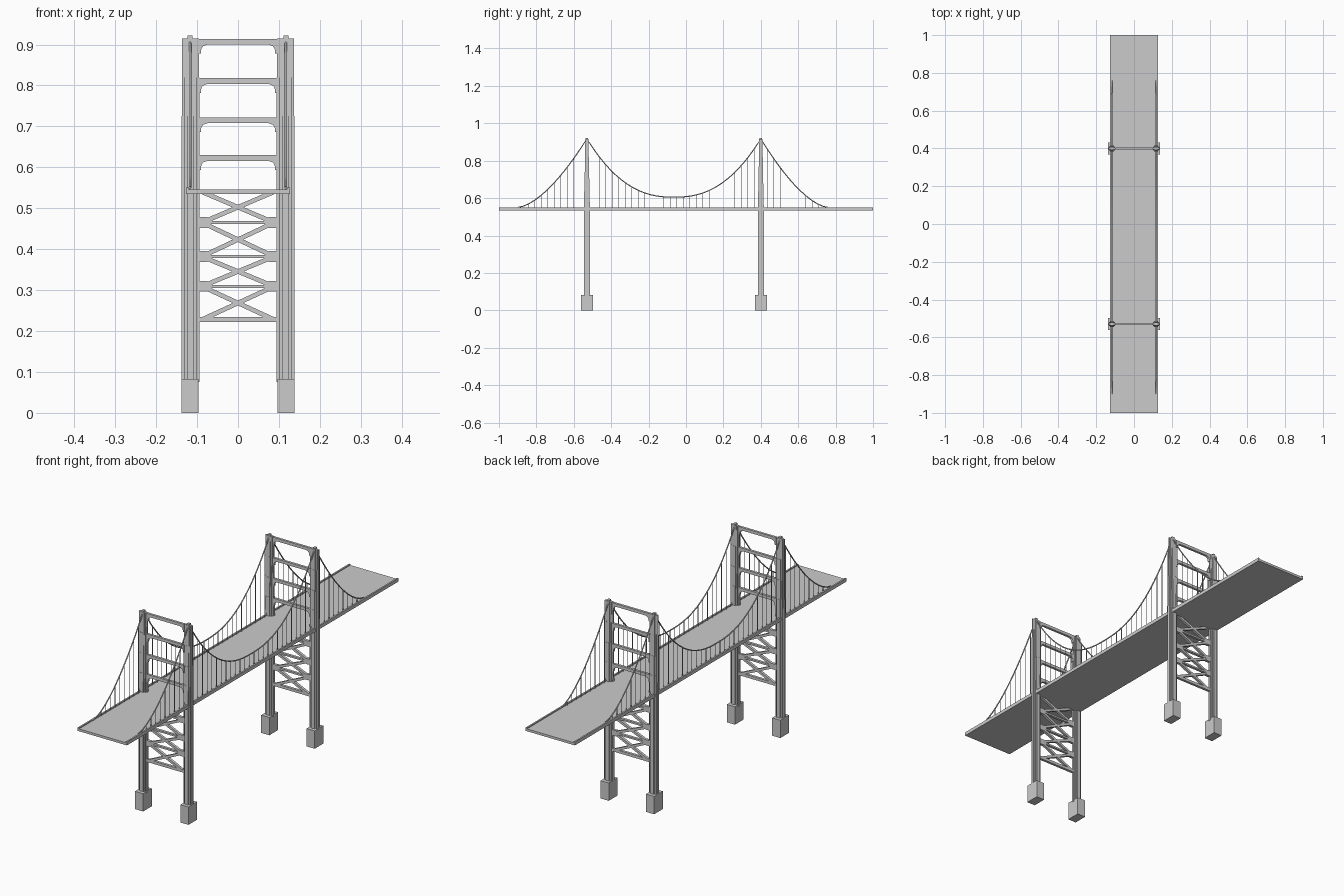
import bpy, bmesh, math
from mathutils import Vector

if "Cube" in bpy.data.objects:
    bpy.data.objects.remove(bpy.data.objects["Cube"])

TOWERS = (-0.53, 0.40)
LEG_X, CABLE_X, DECK_Z = 0.116, 0.117, 0.546


def finish(bm, name):
    bmesh.ops.recalc_face_normals(bm, faces=bm.faces)
    mesh = bpy.data.meshes.new(name)
    bm.to_mesh(mesh)
    bm.free()
    ob = bpy.data.objects.new(name, mesh)
    bpy.context.collection.objects.link(ob)
    return ob


def box(bm, x0, x1, y0, y1, z0, z1):
    verts = bmesh.ops.create_cube(bm, size=1)["verts"]
    for v in verts:
        v.co = Vector(((x0 + x1) / 2 + v.co.x * (x1 - x0),
                       (y0 + y1) / 2 + v.co.y * (y1 - y0),
                       (z0 + z1) / 2 + v.co.z * (z1 - z0)))


def plate(bm, points, y, depth):
    """Extrude an x-z outline along y, centred on y."""
    face = bm.faces.new([bm.verts.new((px, y - depth / 2, pz)) for px, pz in points])
    new = bmesh.ops.extrude_face_region(bm, geom=[face])["geom"]
    for v in new:
        if isinstance(v, bmesh.types.BMVert):
            v.co.y += depth


def loft(bm, cx, cy, sections):
    """Stack stepped cross-shaped leg sections (half x, half y, z)."""
    quarter = [(1, 0.35), (0.72, 0.35), (0.72, 0.7), (0.4, 0.7), (0.4, 1)]
    ring = quarter + [(-a, b) for a, b in quarter[::-1]]
    ring += [(-a, -b) for a, b in quarter] + [(a, -b) for a, b in quarter[::-1]]
    rows = [[bm.verts.new((cx + a * hx, cy + b * hy, z)) for a, b in ring]
            for hx, hy, z in sections]
    n = len(ring)
    for lo, hi in zip(rows, rows[1:]):
        for i in range(n):
            bm.faces.new((lo[i], lo[(i + 1) % n], hi[(i + 1) % n], hi[i]))
    bm.faces.new(rows[0][::-1])
    bm.faces.new(rows[-1])


def strut(bm, a, b, width, y, depth):
    """Flat diagonal bar in the x-z plane."""
    a, b = Vector(a), Vector(b)
    d = (b - a).normalized()
    n = Vector((-d.y, d.x)) * width / 2
    plate(bm, [a + n, b + n, b - n, a - n], y, depth)


# Road deck with low kerbs
bm = bmesh.new()
box(bm, -0.127, 0.127, -1, 1, 0.535, DECK_Z)
finish(bm, "road_deck")
bm = bmesh.new()
for s in (-1, 1):
    box(bm, s * 0.1235 - 0.0035, s * 0.1235 + 0.0035, -1, 1, 0.540, 0.551)
finish(bm, "deck_kerbs")

for ty, label in zip(TOWERS, ("front", "back")):
    # Piers
    bm = bmesh.new()
    for s in (-1, 1):
        box(bm, s * 0.117 - 0.021, s * 0.117 + 0.021, ty - 0.032, ty + 0.032, 0, 0.083)
    finish(bm, label + "_piers")

    # Fluted legs, stepping in above the deck
    bm = bmesh.new()
    steps = [(0.075, 0.635, 0.016, 0.0145), (0.635, 0.725, 0.0135, 0.0125),
             (0.725, 0.82, 0.0115, 0.0105), (0.82, 0.915, 0.0095, 0.0085)]
    sections = []
    for i, (z0, z1, d0, d1) in enumerate(steps):
        sections.append((0.022 - i * 0.0003, d0, z0))
        if i == 0:
            sections.append((0.022, d0, DECK_Z))
        sections.append((0.022 - i * 0.0003, d1, z1))
    for s in (-1, 1):
        loft(bm, s * LEG_X, ty, sections)
    finish(bm, label + "_legs")

    # Cable saddles on the leg tops
    bm = bmesh.new()
    for s in (-1, 1):
        box(bm, s * CABLE_X - 0.006, s * CABLE_X + 0.006, ty - 0.007, ty + 0.007, 0.912, 0.922)
    finish(bm, label + "_saddles")

    # Portal beams with curved haunches
    bm = bmesh.new()
    for top in (0.914, 0.818, 0.722, 0.630):
        haunch = [(0.097, top - 0.036), (0.091, top - 0.036), (0.0895, top - 0.024),
                  (0.085, top - 0.018), (0.074, top - 0.014)]
        pts = [(-0.097, top), (0.097, top)] + haunch + [(-x, z) for x, z in haunch[::-1]]
        plate(bm, pts, ty, 0.011)
    finish(bm, label + "_portal_beams")

    # Lower bracing: horizontals, gussets and crossed diagonals
    bm = bmesh.new()
    levels = (0.228, 0.309, 0.382, 0.465, 0.54)
    for i, z in enumerate(levels[:-1]):
        h = 0.0065 if i == 0 else 0.004
        box(bm, -0.097, 0.097, ty - 0.006, ty + 0.006, z - h, z + h)
        if i:
            for s in (-1, 1):
                plate(bm, [(s * 0.097, z - 0.013), (s * 0.075, z - 0.013), (s * 0.066, z),
                           (s * 0.075, z + 0.013), (s * 0.097, z + 0.013)], ty, 0.013)
    for z0, z1 in zip(levels, levels[1:]):
        for s in (-1, 1):
            strut(bm, (-s * 0.088, z0), (s * 0.088, z1), 0.011, ty, 0.012)
    finish(bm, label + "_cross_bracing")


# Main cable height along the bridge
def cable_z(y):
    if y < TOWERS[0]:
        return 0.55 + 0.367 * max(0, (y + 0.90) / 0.37) ** 1.6
    if y > TOWERS[1]:
        return 0.55 + 0.367 * max(0, (0.76 - y) / 0.36) ** 1.6
    return 0.605 + 0.312 * abs((y + 0.065) / 0.465) ** 2.4


# Main cables
stations = [-0.90 + 0.37 * i / 12 for i in range(12)]
stations += [-0.53 + 0.93 * i / 30 for i in range(30)]
stations += [0.40 + 0.36 * i / 12 for i in range(13)]
for s, side in ((-1, "left"), (1, "right")):
    bm = bmesh.new()
    rows = []
    for y in stations:
        z = cable_z(y)
        t = Vector((0, 0.004, cable_z(y + 0.002) - cable_z(y - 0.002))).normalized()
        up = Vector((0, -t.z, t.y))
        rows.append([bm.verts.new(Vector((s * CABLE_X, y, z)) + 0.0028 *
                     (Vector((1, 0, 0)) * math.cos(k * math.pi / 4) + up * math.sin(k * math.pi / 4)))
                     for k in range(8)])
    for a, b in zip(rows, rows[1:]):
        for k in range(8):
            bm.faces.new((a[k], a[(k + 1) % 8], b[(k + 1) % 8], b[k]))
    bm.faces.new(rows[0])
    bm.faces.new(rows[-1][::-1])
    for f in bm.faces:
        f.smooth = len(f.verts) == 4
    finish(bm, side + "_main_cable")

    # Vertical hangers
    bm = bmesh.new()
    for k in range(-11, 37):
        y = 0.365 - 0.0345 * k
        z = cable_z(y)
        if z < 0.556 or min(abs(y - t) for t in TOWERS) < 0.02:
            continue
        box(bm, s * CABLE_X - 0.001, s * CABLE_X + 0.001, y - 0.001, y + 0.001, 0.544, z)
    finish(bm, side + "_hangers")
